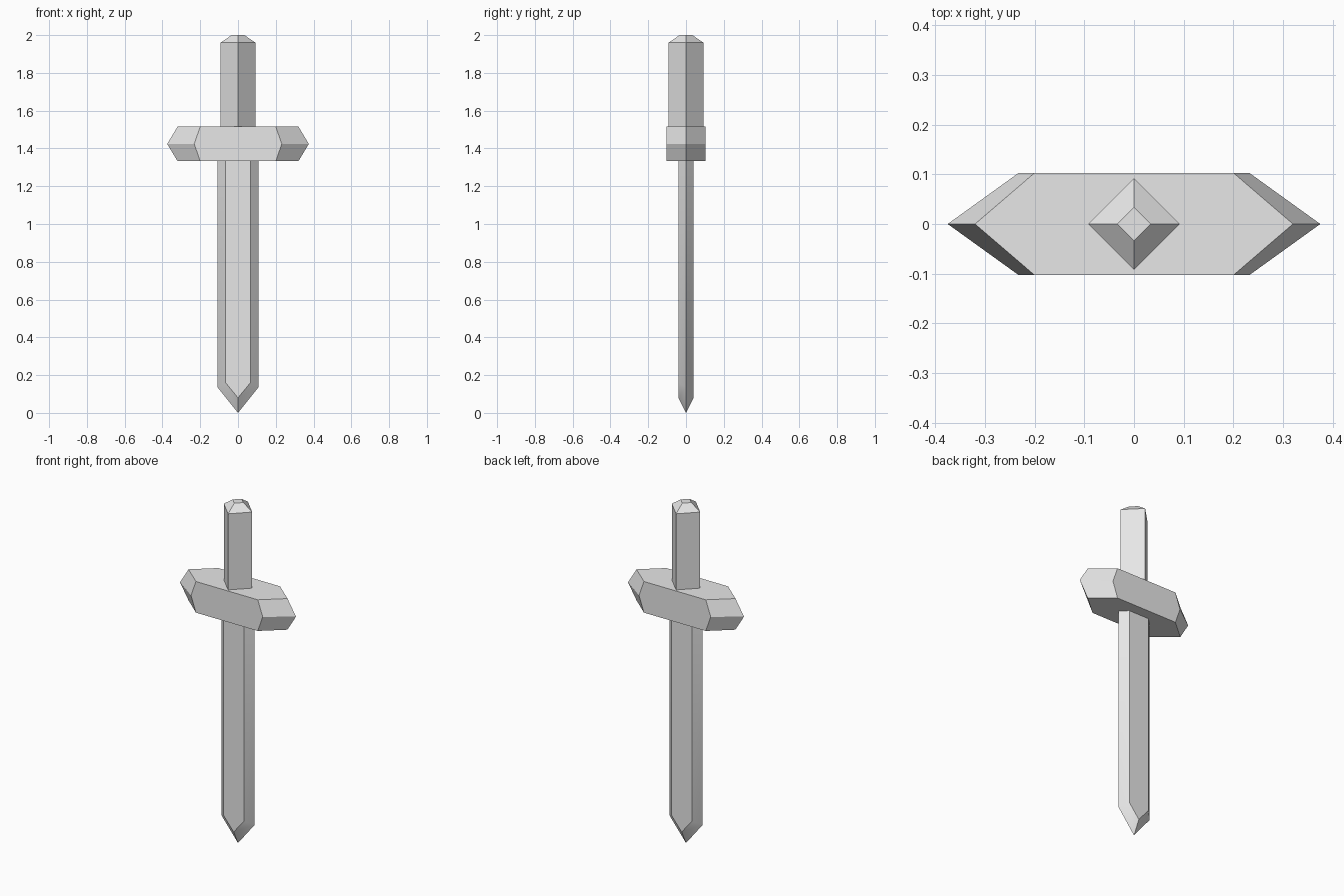
import bpy
import bmesh
from math import radians

cube = bpy.data.objects.get("Cube")
if cube:
    bpy.data.objects.remove(cube, do_unlink=True)

steel = bpy.data.materials.new("plain_grey")
steel.use_nodes = True
GREY = (0.8, 0.8, 0.8, 1)
steel.diffuse_color = GREY
steel.node_tree.nodes["Principled BSDF"].inputs["Base Color"].default_value = GREY


def loft(name, rings):
    """Bridge closed rings of equal length and cap both ends."""
    bm = bmesh.new()
    loops = [[bm.verts.new(p) for p in ring] for ring in rings]
    n = len(loops[0])
    for a, b in zip(loops, loops[1:]):
        for i in range(n):
            j = (i + 1) % n
            bm.faces.new((a[i], a[j], b[j], b[i]))
    bm.faces.new(loops[0])
    bm.faces.new(loops[-1])
    bmesh.ops.recalc_face_normals(bm, faces=bm.faces)
    mesh = bpy.data.meshes.new(name)
    bm.to_mesh(mesh)
    bm.free()
    mesh.materials.append(steel)
    obj = bpy.data.objects.new(name, mesh)
    bpy.context.collection.objects.link(obj)
    bpy.ops.object.select_all(action='DESELECT')
    obj.select_set(True)
    bpy.context.view_layer.objects.active = obj
    bpy.ops.object.shade_smooth_by_angle(angle=radians(30))
    return obj


def blade_ring(half_width, shoulder, tip, y):
    """Pointed outline in the xz plane, running up into the guard."""
    top = 1.34
    w = half_width
    return [(-w, y, top), (-w, y, shoulder), (0, y, tip), (w, y, shoulder), (w, y, top)]


def guard_ring(flat, point, z):
    """Long hexagon in the xy plane."""
    d = 0.103
    return [(-point, 0, z), (-flat, -d, z), (flat, -d, z),
            (point, 0, z), (flat, d, z), (-flat, d, z)]


def diamond(r, z):
    return [(r, 0, z), (0, r, z), (-r, 0, z), (0, -r, z)]


# Blade: bevelled from a wide middle outline to flat front and back
loft("blade", [blade_ring(0.066, 0.16, 0.08, -0.04),
               blade_ring(0.108, 0.135, 0, 0),
               blade_ring(0.066, 0.16, 0.08, 0.04)])

# Cross guard: widest at mid height
loft("cross_guard", [guard_ring(0.2, 0.32, 1.333),
                     guard_ring(0.232, 0.375, 1.424),
                     guard_ring(0.2, 0.32, 1.515)])

# Grip: square bar turned on edge, with a chamfered top
loft("grip", [diamond(0.092, 1.51), diamond(0.092, 1.96), diamond(0.034, 2)])
